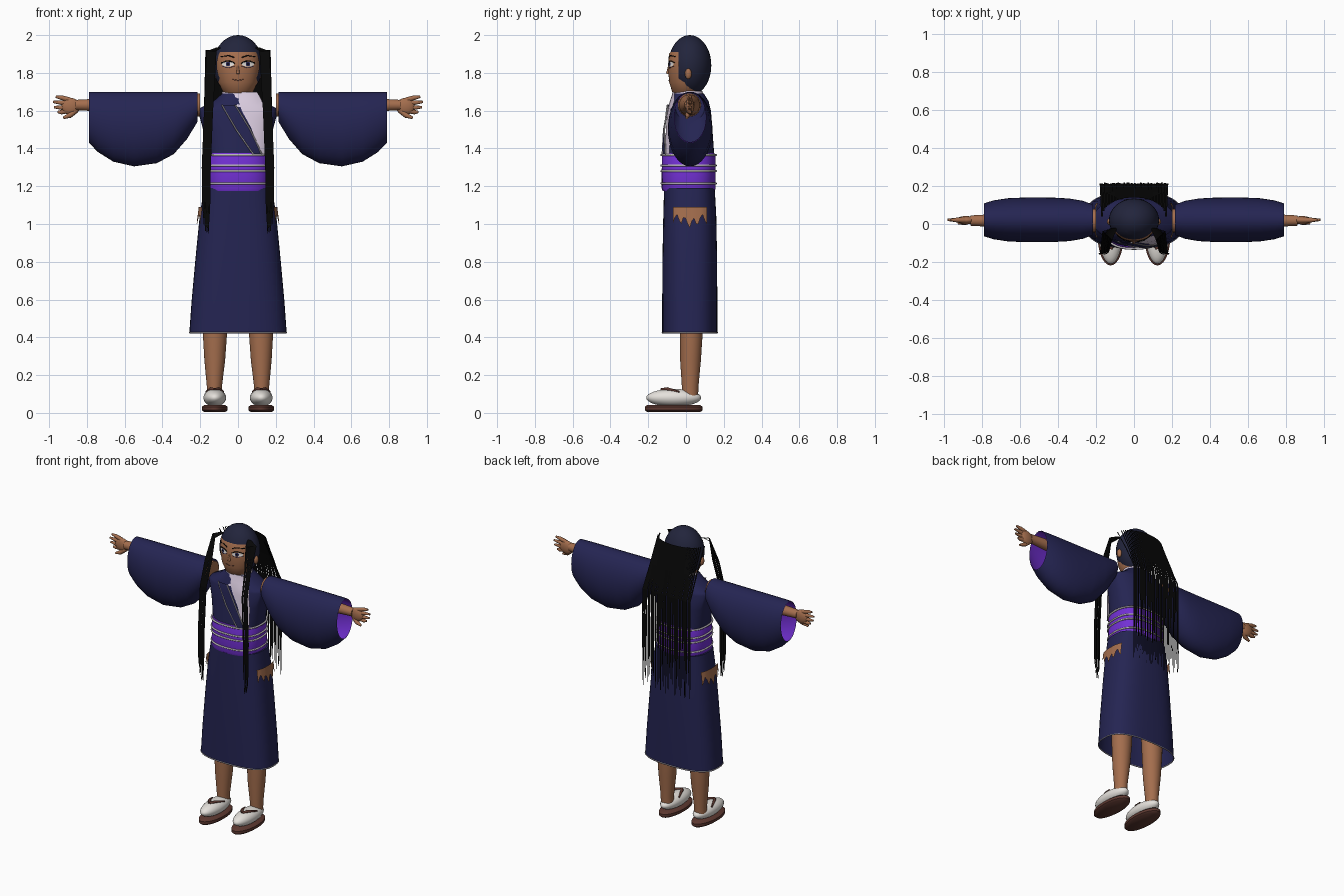
import bpy, bmesh, random
from math import sin, cos, pi
from mathutils import Vector

random.seed(4)
if "Cube" in bpy.data.objects:
    bpy.data.objects.remove(bpy.data.objects["Cube"])


def material(name, r, g, b):
    m = bpy.data.materials.new(name)
    m.use_nodes = True
    m.diffuse_color = (r, g, b, 1)
    m.node_tree.nodes["Principled BSDF"].inputs["Base Color"].default_value = (r, g, b, 1)
    return m


NAVY = material("navy cloth", .018, .018, .085)
PURPLE = material("purple cloth", .17, .03, .66)
LAVENDER = material("pale lavender", .72, .62, .76)
SKIN = material("skin", .37, .155, .075)
CAP = material("dark slate hair", .016, .018, .045)
BLACK = material("black hair", .002, .002, .002)
CREAM = material("cream white", .78, .75, .71)
BROWN = material("brown leather", .11, .04, .03)
GREY = material("grey cord", .5, .47, .5)


def finish(ob, mats, mirror=False, smooth=True):
    for m in mats:
        ob.data.materials.append(m)
    if mirror:
        mod = ob.modifiers.new("Mirror", "MIRROR")
        mod.use_mirror_merge = False
    if smooth:
        bpy.ops.object.select_all(action="DESELECT")
        bpy.context.view_layer.objects.active = ob
        ob.select_set(True)
        bpy.ops.object.shade_smooth_by_angle(angle=.7)
    return ob


def mesh(name, verts, faces, mats, mirror=False, smooth=True):
    me = bpy.data.meshes.new(name)
    me.from_pydata(verts, [], faces)
    ob = bpy.data.objects.new(name, me)
    bpy.context.collection.objects.link(ob)
    return finish(ob, mats, mirror, smooth)


def power(v, p):
    return (1 if v >= 0 else -1) * abs(v) ** (2 / p)


def ring(c, a, b, n=40, p=2):
    """Superellipse round c spanned by the vectors a and b."""
    c, a, b = Vector(c), Vector(a), Vector(b)
    return [c + a * power(cos(2 * pi * i / n), p) + b * power(sin(2 * pi * i / n), p) for i in range(n)]


def loft(name, rings, mats, caps=(True, True), mirror=False):
    n = len(rings[0])
    verts = [v for r in rings for v in r]
    faces = [(k * n + i, k * n + (i + 1) % n, (k + 1) * n + (i + 1) % n, (k + 1) * n + i)
             for k in range(len(rings) - 1) for i in range(n)]
    if caps[0]:
        faces.append(tuple(reversed(range(n))))
    if caps[1]:
        faces.append(tuple(range(len(verts) - n, len(verts))))
    return mesh(name, verts, faces, mats, mirror)


def upright(name, rows, mats, p=2, **kw):
    """Rows of height, centre x, centre y, half width, half depth."""
    return loft(name, [ring((x, y, z), (w, 0, 0), (0, d, 0), p=p) for z, x, y, w, d in rows], mats, **kw)


def tube(name, pts, radius, mat, taper=None, cyclic=False, mirror=False):
    cu = bpy.data.curves.new(name, "CURVE")
    cu.dimensions = "3D"
    cu.bevel_depth, cu.bevel_resolution, cu.use_fill_caps = radius, 2, True
    sp = cu.splines.new("POLY")
    sp.points.add(len(pts) - 1)
    sp.use_cyclic_u = cyclic
    for i, p in enumerate(pts):
        sp.points[i].co = (*p, 1)
        sp.points[i].radius = taper[i] if taper else 1
    ob = bpy.data.objects.new(name, cu)
    bpy.context.collection.objects.link(ob)
    return finish(ob, [mat], mirror, False)


def ball(name, c, r, mat, mirror=False):
    bm = bmesh.new()
    bmesh.ops.create_uvsphere(bm, u_segments=32, v_segments=18, radius=1)
    for v in bm.verts:
        v.co = Vector([v.co[i] * r[i] + c[i] for i in range(3)])
    me = bpy.data.meshes.new(name)
    bm.to_mesh(me)
    bm.free()
    ob = bpy.data.objects.new(name, me)
    bpy.context.collection.objects.link(ob)
    return finish(ob, [mat], mirror)


# Robe: torso, skirt and hem
TORSO = [(1.36, 0, .015, .165, .135), (1.5, 0, .018, .185, .122), (1.6, 0, .02, .212, .112),
         (1.615, 0, .02, .2, .108), (1.65, 0, .02, .13, .1), (1.69, 0, .015, .085, .08)]
SKIRT = [(.42, 0, .02, .258, .146), (.6, 0, .02, .245, .146), (.85, 0, .02, .222, .144),
         (1.05, 0, .02, .202, .14), (1.19, 0, .018, .18, .134)]
upright("torso", TORSO, [NAVY], p=2.4)
upright("skirt", SKIRT, [NAVY], p=2.7, caps=(False, True))
tube("hem_cord", ring((0, .02, .425), (.258, 0, 0), (0, .146, 0), p=2.7), .003, GREY, cyclic=True)

# Waist sash with cords
upright("sash", [(1.175, 0, .014, .165, .138), (1.19, 0, .014, .17, .143),
                 (1.36, 0, .014, .166, .142), (1.375, 0, .014, .16, .136)], [PURPLE], p=2.5)
for z in (1.365, 1.31, 1.28, 1.215):
    tube("sash_cord", ring((0, .014, z), (.169, 0, 0), (0, .144, 0), p=2.5), .006, GREY, cyclic=True)


# Chest panels that follow the torso front
def profile(rows, z, k):
    for a, b in zip(rows, rows[1:]):
        if a[0] <= z <= b[0]:
            t = (z - a[0]) / (b[0] - a[0])
            return a[k] + (b[k] - a[k]) * t
    return rows[-1][k]


def front(x, z, off):
    w = max(profile(TORSO, z, 3), .15) + .02
    return profile(TORSO, z, 2) - profile(TORSO, z, 4) * (1 - min(1, abs(x / w)) ** 2.4) ** (1 / 2.4) - off


def panel(name, rows, off, mat, cols=6):
    """Rows of height, first x, last x, from the bottom up."""
    steps, verts = 14, []
    for i in range(steps + 1):
        z = rows[0][0] + (rows[-1][0] - rows[0][0]) * i / steps
        a, b = profile(rows, z, 1), profile(rows, z, 2)
        for j in range(cols + 1):
            x = a + (b - a) * j / cols
            verts.append((x, front(x, z, off), z))
    n = cols + 1
    faces = [(i * n + j, i * n + j + 1, i * n + n + j + 1, i * n + n + j)
             for i in range(steps) for j in range(cols)]
    return mesh(name, verts, faces, [mat])


panel("collar_panel", [(1.37, .1, .145), (1.5, .075, .148), (1.6, .02, .14), (1.66, .0, .125), (1.7, .02, .1)], .006, LAVENDER)
LAPEL = [(1.37, .08, .125), (1.5, -.01, .065), (1.63, -.085, -.015)]
panel("lapel", LAPEL, .012, NAVY)
for k in (1, 2):
    tube("lapel_edge", [(r[k], front(r[k], r[0], .014), r[0]) for r in LAPEL], .004, GREY)
upright("neck_collar", [(1.62, 0, .012, .1, .1), (1.66, 0, .012, .092, .088), (1.705, 0, .012, .082, .074)], [LAVENDER])

# Torn hip openings with a zigzag lower edge
verts, N = [], 16
for i in range(N + 1):
    y = -.07 + .18 * i / N
    low = 1.0 + (.0, .035, .05, .02)[i % 4] - (.02 if 5 < i < 12 else 0)
    for z in (low, 1.09):
        c = 1 - (abs(y - .02) / .155) ** 2.7
        verts.append((profile(SKIRT, z, 3) * c ** (1 / 2.7) + .012, y, z))
mesh("hip_opening", verts, [(2 * i, 2 * i + 2, 2 * i + 3, 2 * i + 1) for i in range(N)], [SKIN], mirror=True)

# Hanging sleeves: x, lowest z, half depth
SLEEVE = [(.215, 1.54, .08), (.27, 1.45, .1), (.34, 1.37, .112), (.43, 1.322, .117), (.55, 1.305, .118),
          (.66, 1.33, .114), (.74, 1.38, .102), (.79, 1.43, .086)]


def sleeve_rings(rows, k):
    return [ring((x, .022, (1.7 + b) / 2), (0, d * k, 0), (0, 0, (1.7 - b) / 2 * k), 36) for x, b, d in rows]


loft("sleeve", sleeve_rings(SLEEVE, 1), [NAVY], (True, False), True)
lining = loft("sleeve_lining", sleeve_rings(SLEEVE, .97), [PURPLE, NAVY], (True, False), True)
for f in lining.data.polygons:
    f.material_index = 1 if f.center.x < .5 else 0

# Arms and hands
loft("arm", [ring((x, .018, 1.63), (0, r, 0), (0, 0, r), 24) for x, r in
             ((.2, .062), (.5, .055), (.7, .036), (.86, .027))], [SKIN], mirror=True)
ball("palm", (.885, .02, 1.622), (.05, .022, .045), SKIN, True)
for dz, tip in ((.04, .965), (.016, .98), (-.008, .975), (-.03, .955)):
    z = 1.625 + dz * .8
    tube("finger", [(.89, .02, z), (.935, .021, z + dz * .3), (tip, .022, z + dz * .35 + .003)], .012, SKIN, (1.1, 1, .5), mirror=True)
tube("thumb", [(.86, .02, 1.6), (.89, .008, 1.575), (.925, .004, 1.562)], .014, SKIN, (1.1, 1, .5), mirror=True)

# Legs and shoes
upright("leg", [(.09, .125, .022, .04, .042), (.14, .125, .022, .04, .044), (.28, .123, .024, .055, .055),
                (.42, .122, .028, .064, .06), (.6, .12, .028, .07, .065)], [SKIN], mirror=True)
ball("shoe", (.123, -.065, .08), (.06, .145, .047), CREAM, True)
upright("sole", [(.004, .123, -.065, .055, .14), (.014, .123, -.065, .068, .153),
                 (.032, .123, -.065, .068, .153), (.042, .123, -.065, .055, .14)], [BROWN], mirror=True)
for s in (-1, 1):
    tube("shoe_strap", [(.123, -.13, .122), (.123 + s * .022, -.1, .127), (.123 + s * .046, -.035, .112)], .009, BROWN, (1, 1, .5), mirror=True)

# Head, ears and face
FACE = [(1.675, 0, 0, .05, .05), (1.7, 0, 0, .08, .073), (1.75, 0, 0, .104, .089), (1.82, 0, 0, .115, .095),
        (1.9, 0, 0, .112, .09), (1.94, 0, 0, .08, .06)]
upright("face", FACE, [SKIN])
ball("ear", (.128, .012, 1.795), (.014, .018, .028), SKIN, True)


def on_face(x, z, off):
    w, d = profile(FACE, z, 3), profile(FACE, z, 4)
    return (x, -d * (1 - (x / w) ** 2) ** .5 - off, z)


def face_disc(name, cx, cz, rx, rz, off, mat, mirror=True):
    pts = [on_face(cx, cz, off)] + [on_face(cx + rx * cos(i * pi / 10), cz + rz * sin(i * pi / 10), off) for i in range(20)]
    mesh(name, pts, [(0, 1 + i, 1 + (i + 1) % 20) for i in range(20)], [mat], mirror)


def face_line(name, pts, r, mat, mirror=True):
    tube(name, [on_face(x, z, .001) for x, z in pts], r, mat, mirror=mirror)


face_disc("eye_white", .053, 1.846, .032, .013, .003, CREAM)
face_disc("iris", .053, 1.847, .012, .012, .005, NAVY)
face_disc("pupil", .053, 1.847, .005, .006, .007, BLACK)
face_line("upper_lash", [(.018, 1.85), (.035, 1.861), (.06, 1.863), (.088, 1.853)], .003, BLACK)
face_line("lower_lid", [(.02, 1.836), (.05, 1.826), (.085, 1.836)], .0015, NAVY)
face_line("eyebrow", [(.02, 1.882), (.05, 1.892), (.09, 1.886)], .003, BLACK)
face_line("mouth", [(-.03, 1.765), (0, 1.76), (.03, 1.765)], .0022, BROWN, False)
tube("nose", [on_face(0, 1.84, -.004), on_face(0, 1.795, .004)], .009, SKIN, (.5, 1))

# Hair cap, opened in front of the face
cap = ball("hair_cap", (0, .02, 1.84), (.132, .114, .16), CAP)
bm = bmesh.new()
bm.from_mesh(cap.data)
for co, no in (((0, 0, 1.91), (0, 0, 1)), ((0, -.04, 0), (0, 1, 0))):
    bmesh.ops.bisect_plane(bm, geom=bm.verts[:] + bm.edges[:] + bm.faces[:], plane_co=co, plane_no=no)
gone = [f for f in bm.faces if f.calc_center_median().y < -.04 and f.calc_center_median().z < 1.91]
bmesh.ops.delete(bm, geom=gone, context="FACES")
bm.to_mesh(cap.data)
bm.free()


# Long hair made of flat tapering ribbons
def ribbons(name, paths, widths, mirror=False):
    verts, faces = [], []
    for path in paths:
        for i, (x, y, z) in enumerate(path):
            k = len(verts)
            verts += [(x - widths[i], y, z), (x + widths[i], y, z)]
            if i:
                faces.append((k - 2, k - 1, k + 1, k))
    mesh(name, verts, faces, [BLACK], mirror, False)


back = []
for i in range(46):
    u = i / 22.5 - 1
    y = .04 + .1 * (1 - u * u) ** .5
    j = random.uniform(-.004, .004)
    back.append([(.168 * u, y, 1.92), (.172 * u, (y + .212) / 2 + .005, 1.76), (.176 * u, .212 + j, 1.6),
                 (.178 * u, .214 + j, 1.4), (.18 * u, .214 + j, 1.15), (.182 * u + j, .214, .93 + random.uniform(0, .09))])
ribbons("back_hair", back, (.0045, .0045, .0045, .0042, .0026, .0008))

side = []
for i in range(12):
    u = i / 5.5 - 1
    j = random.uniform(-.008, .008)
    side.append([(.1 + .01 * u, -.02, 1.935), (.14 + .022 * u, -.06 + .022 * u, 1.915), (.148 + .022 * u, -.105 + j, 1.76),
                 (.156 + .02 * u, -.148 + j, 1.6), (.168 + .02 * u, -.152 + j, 1.3),
                 (.168 + .018 * u, -.152 + j, 1.1), (.166 + .014 * u, -.152, .95 + random.uniform(0, .08))])
ribbons("side_lock", side, (.003, .004, .004, .004, .004, .003, .001), True)
